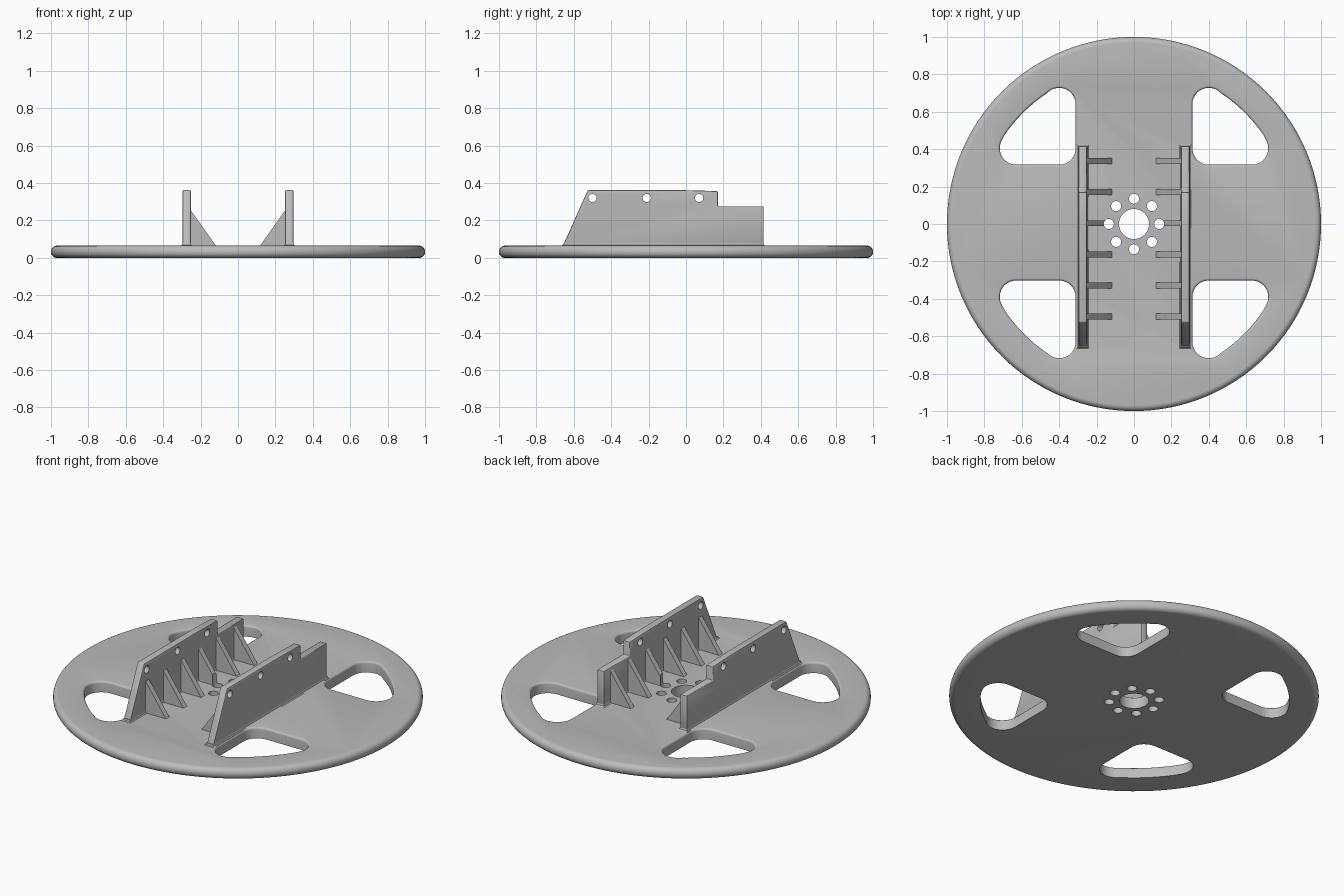
import bpy, bmesh, math
from mathutils import Vector

if "Cube" in bpy.data.objects:
    bpy.data.objects.remove(bpy.data.objects["Cube"], do_unlink=True)

grey = bpy.data.materials.new("light_grey")
grey.use_nodes = True
grey.diffuse_color = (0.5, 0.5, 0.5, 1)
grey.node_tree.nodes["Principled BSDF"].inputs["Base Color"].default_value = (0.5, 0.5, 0.5, 1)

THICK = 0.065          # disc thickness
WALL_IN, WALL_OUT = 0.252, 0.297


def loft(name, loops):
    """Closed solid through a stack of matching point loops."""
    bm = bmesh.new()
    rings = [[bm.verts.new(p) for p in loop] for loop in loops]
    n = len(rings[0])
    for a, b in zip(rings, rings[1:]):
        for i in range(n):
            j = (i + 1) % n
            bm.faces.new((a[i], a[j], b[j], b[i]))
    bm.faces.new(rings[0][::-1])
    bm.faces.new(rings[-1])
    bmesh.ops.recalc_face_normals(bm, faces=bm.faces)
    mesh = bpy.data.meshes.new(name)
    bm.to_mesh(mesh)
    bm.free()
    mesh.materials.append(grey)
    ob = bpy.data.objects.new(name, mesh)
    bpy.context.collection.objects.link(ob)
    return ob


def activate(ob):
    bpy.ops.object.select_all(action='DESELECT')
    ob.select_set(True)
    bpy.context.view_layer.objects.active = ob


def cut(ob, cutters):
    activate(ob)
    for c in cutters:
        mod = ob.modifiers.new("cut", 'BOOLEAN')
        mod.operation, mod.solver, mod.object = 'DIFFERENCE', 'EXACT', c
        bpy.ops.object.modifier_apply(modifier=mod.name)
    for c in cutters:
        bpy.data.objects.remove(c, do_unlink=True)


def smooth(ob):
    activate(ob)
    bpy.ops.object.shade_smooth_by_angle(angle=math.radians(35))


def circle(r, z, n, cx=0, cy=0):
    return [(cx + r * math.cos(2 * math.pi * i / n), cy + r * math.sin(2 * math.pi * i / n), z)
            for i in range(n)]


def drill(x, y, r, n=32):
    return loft("drill", [circle(r, -0.1, n, x, y), circle(r, 0.5, n, x, y)])


def arc(c, r, a0, a1, n):
    return [Vector((c[0] + r * math.cos(a0 + (a1 - a0) * i / n),
                    c[1] + r * math.sin(a0 + (a1 - a0) * i / n))) for i in range(n + 1)]


def window_loop(y0, y1, sx, sy, r, z):
    """Rounded three-cornered opening with an outer edge that follows the rim."""
    near, side, far = (0.4, y0), (0.63, y0), (0.4, y1)
    a_side, a_far = math.atan2(y0, 0.63), math.atan2(y1, 0.4)
    reach = (math.hypot(*side) + math.hypot(*far)) / 2 + r
    pts = arc(near, r, math.pi, 1.5 * math.pi, 8)
    pts += arc(side, r, -math.pi / 2, a_side, 10)
    pts += arc((0, 0), reach, a_side, a_far, 14)[1:-1]
    pts += arc(far, r, a_far, math.pi, 10)
    return [(sx * p.x, sy * p.y, z) for p in pts]


# Disc with a rounded rim
edge = 0.031
steps = [i / 8 * math.pi / 2 for i in range(9)]
rim = [(1 - edge + edge * math.sin(t), edge - edge * math.cos(t)) for t in steps]
rim += [(r, THICK - z) for r, z in reversed(rim)]
disc = loft("disc", [circle(r, z, 128) for r, z in rim])

# Four windows with softened upper edges, hub bore and bolt circle
cutters = []
flare = 0.012
for sx in (-1, 1):
    for sy, y0, y1 in ((1, 0.405, 0.64), (-1, 0.39, 0.63)):
        levels = [(0.088, -0.1)]
        for i in range(5):
            t = i / 4 * math.pi / 2
            levels.append((0.088 + flare * (1 - math.cos(t)), THICK - flare + flare * math.sin(t)))
        levels.append((0.1, 0.2))
        cutters.append(loft("window", [window_loop(y0, y1, sx, sy, r, z) for r, z in levels]))
cutters.append(drill(0, 0, 0.08, 48))
for i in range(8):
    a = i * math.pi / 4
    cutters.append(drill(0.135 * math.cos(a), 0.135 * math.sin(a), 0.027))
cut(disc, cutters)
smooth(disc)

# Stepped side walls
profile = [(-0.66, 0.06), (-0.525, 0.362), (-0.02, 0.362), (0.17, 0.357),
           (0.17, 0.275), (0.415, 0.275), (0.415, 0.06)]
for side, s in (("left", 1), ("right", -1)):
    wall = loft(side + "_wall", [[(s * x, y, z) for y, z in profile]
                                 for x in (WALL_IN, WALL_OUT)])
    activate(wall)
    bev = wall.modifiers.new("soft_edges", 'BEVEL')
    bev.width, bev.segments = 0.006, 2
    bpy.ops.object.modifier_apply(modifier=bev.name)
    pins = []
    for y in (-0.5, -0.21, 0.07):
        ring = [(cy, cz) for cy, cz, _ in circle(0.022, 0, 24, y, 0.32)]
        pins.append(loft("pin", [[(s * x, cy, cz) for cy, cz in ring] for x in (0.2, 0.35)]))
    cut(wall, pins)
    smooth(wall)

    # Fillet along the wall foot
    def foot(g, z):
        return [(s * x, y, z) for x, y in ((WALL_IN - g, -0.657 - g), (WALL_OUT + g, -0.657 - g),
                                           (WALL_OUT + g, 0.415 + g), (WALL_IN - g, 0.415 + g))]
    loft(side + "_wall_foot", [foot(0.009, THICK - 0.003), foot(0.009, THICK),
                               foot(0.003, THICK + 0.004), foot(0, THICK + 0.012)])

    # Triangular gussets on the inner face
    for i in range(6):
        y = 0.337 - i * 0.1665
        tri = [(0.118, THICK - 0.004), (0.118, THICK), (0.255, 0.258), (0.255, THICK - 0.004)]
        gusset = loft(f"{side}_gusset_{i + 1}",
                      [[(s * x, y + d, z) for x, z in tri] for d in (-0.016, 0.016)])
        if i == 2:
            cut(gusset, [drill(s * 0.135, 0, 0.027)])
